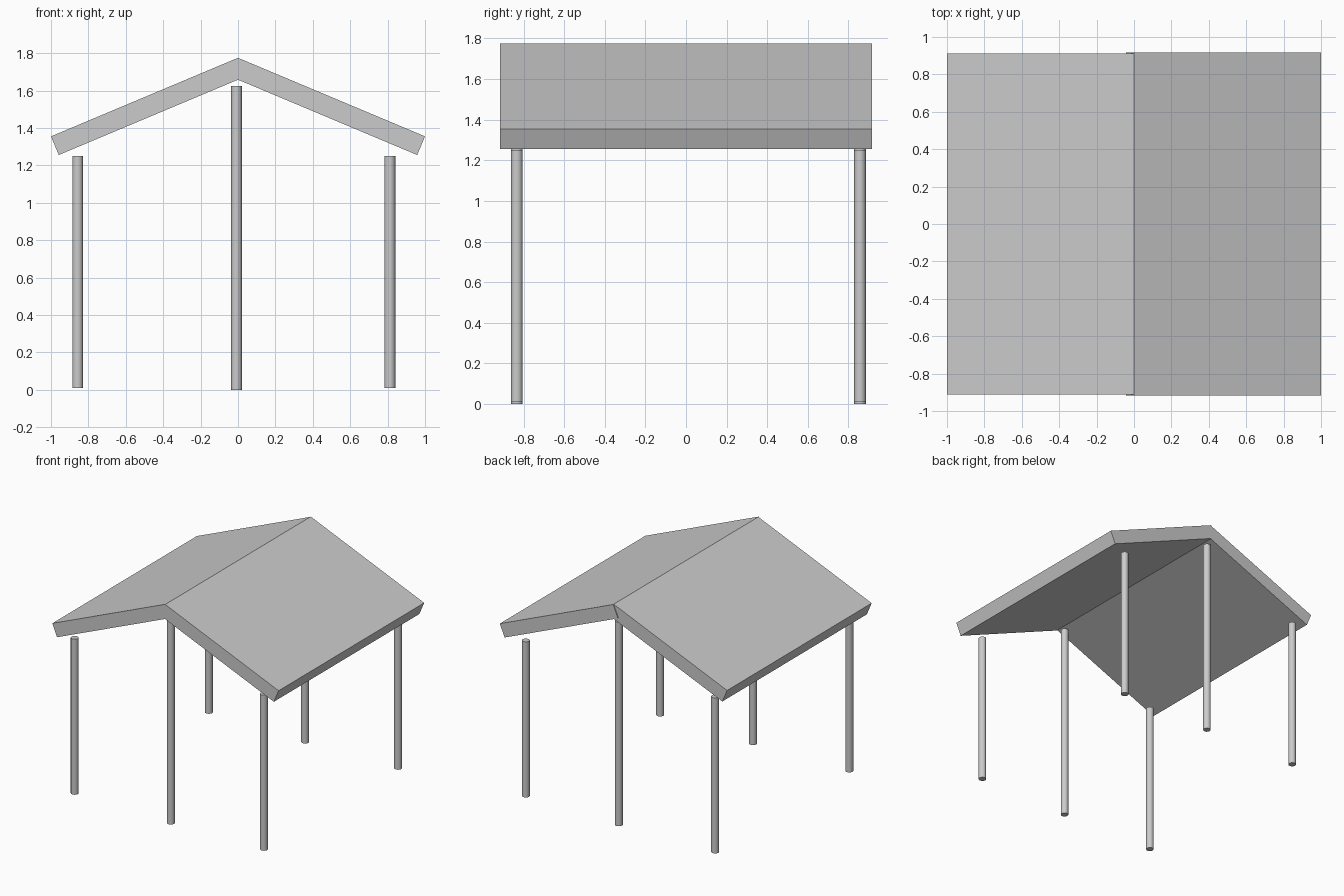
import bpy
import math
from mathutils import Vector

if "Cube" in bpy.data.objects:
    bpy.data.objects.remove(bpy.data.objects["Cube"])

APEX = Vector((0, 0, 1.775))
EAVE = Vector((1.0, 0, 1.355))
THICK = 0.108


def roof_slab(name, side, half_depth):
    """Rectangular slab running from the ridge down to one eave."""
    down = EAVE - APEX
    normal = Vector((-down.z, 0, down.x)).normalized()
    centre = APEX + down / 2 - normal * THICK / 2
    bpy.ops.mesh.primitive_cube_add(
        size=1,
        location=(side * centre.x, 0, centre.z),
        rotation=(0, side * math.atan2(-down.z, down.x), 0))
    slab = bpy.context.object
    slab.name = name
    slab.scale = (down.length, 2 * half_depth, THICK)


def post(name, x, y, bottom, top):
    bpy.ops.mesh.primitive_cylinder_add(
        vertices=12, radius=0.029, depth=top - bottom,
        location=(x, y, (top + bottom) / 2))
    obj = bpy.context.object
    obj.name = name
    bpy.ops.object.shade_smooth_by_angle(angle=math.radians(40))


# Gabled roof, two slabs overlapping at the ridge
roof_slab("right_roof_slab", 1, 0.917)
roof_slab("left_roof_slab", -1, 0.911)

# Three posts at the front and three at the back
for row, y in (("front", -0.833), ("back", 0.857)):
    post(f"{row}_left_post", -0.857, y, 0.01, 1.25)
    post(f"{row}_ridge_post", -0.008, y, 0.0, 1.625)
    post(f"{row}_right_post", 0.812, y, 0.01, 1.25)
